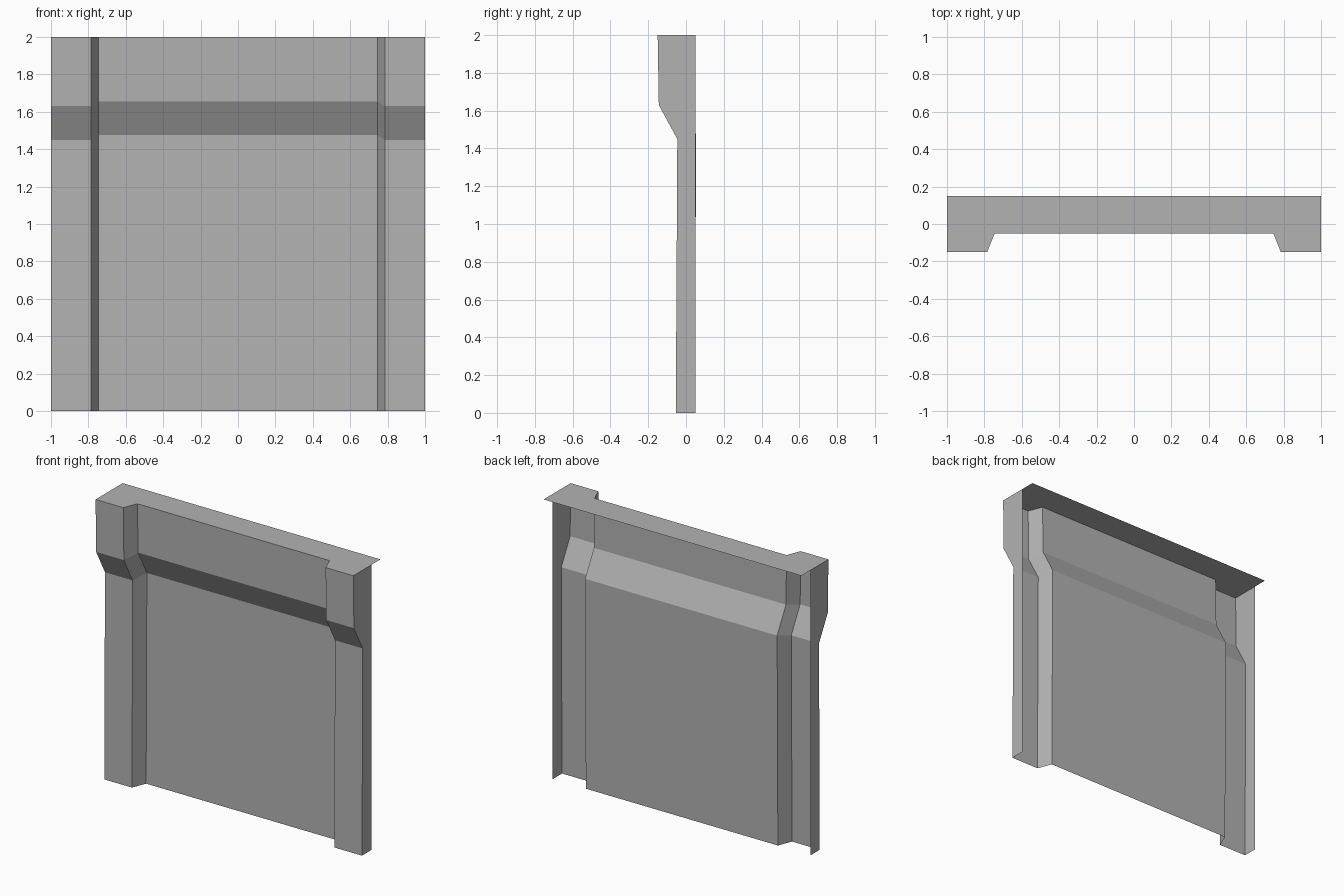
import bpy

cube = bpy.data.objects.get("Cube")
if cube:
    bpy.data.objects.remove(cube, do_unlink=True)

grey = bpy.data.materials.new("plain_grey")
grey.use_nodes = True
colour = (0.45, 0.45, 0.45, 1)
grey.diffuse_color = colour
grey.node_tree.nodes["Principled BSDF"].inputs["Base Color"].default_value = colour

BACK = 0.05       # rear edge of the side walls
CAP_BACK = 0.15   # rear edge of the top cap

# Front profile: height, depth, and how far the recessed panel's bend is raised
levels = [(0, -0.054, 0), (1.45, -0.046, 0.025), (1.63, -0.144, 0.025), (2, -0.15, 0)]
# Plan section: x and recess (0 on the pilasters, 1 on the panel)
half = [(-1, 0), (-0.785, 0), (-0.745, 1)]
section = half + [(-x, r) for x, r in reversed(half)]


def add_part(name, verts, faces):
    mesh = bpy.data.meshes.new(name)
    mesh.from_pydata(verts, [], faces)
    mesh.materials.append(grey)
    obj = bpy.data.objects.new(name, mesh)
    bpy.context.collection.objects.link(obj)
    return obj


def strip_faces(rows, cols):
    return [(r * cols + c, r * cols + c + 1, (r + 1) * cols + c + 1, (r + 1) * cols + c)
            for r in range(rows - 1) for c in range(cols - 1)]


# Front wall: the profile swept along the plan section
n = len(section)
front = [(x, y + 0.1 * r, z + lift * r) for z, y, lift in levels for x, r in section]
add_part("front_wall", front, strip_faces(len(levels), n))

# Side walls, open at the back and bottom
for name, sx in (("right_side_wall", -1), ("left_side_wall", 1)):
    verts = [(sx, y, z) for z, front_y, _ in levels
             for y in ((BACK, front_y) if sx < 0 else (front_y, BACK))]
    add_part(name, verts, strip_faces(len(levels), 2))

# Top cap following the plan section and overhanging at the rear
cap = front[-n:] + [(1, CAP_BACK, 2), (-1, CAP_BACK, 2)]
add_part("top_cap", cap, [tuple(range(len(cap)))])
